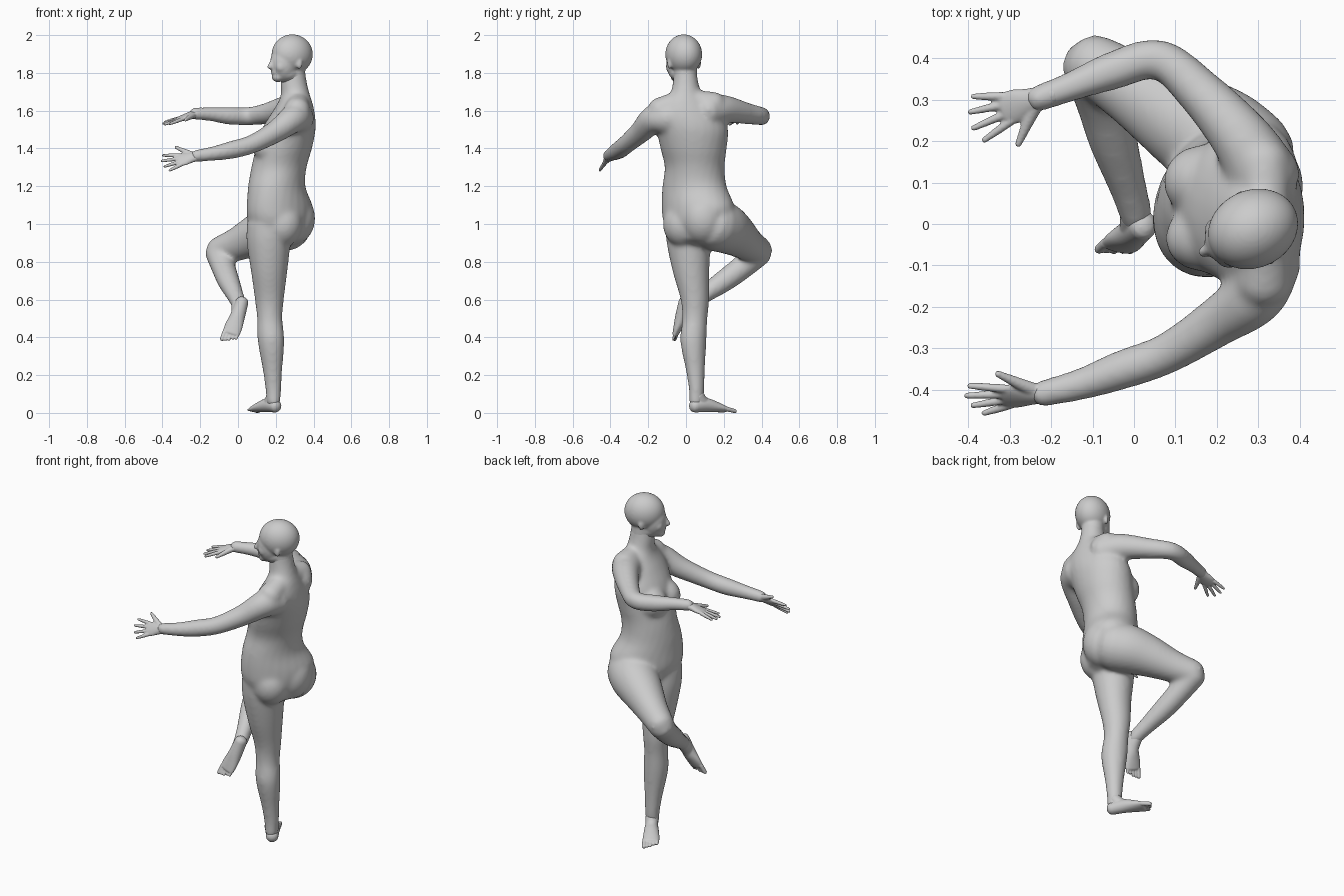
import bpy, bmesh
from math import sin, cos, pi, radians
from mathutils import Vector, Matrix

if "Cube" in bpy.data.objects:
    bpy.data.objects.remove(bpy.data.objects["Cube"])

SEG = 24


def facing(deg):
    """Horizontal direction, 0 = toward -x, positive turns toward +y."""
    a = radians(deg)
    return Vector((-cos(a), sin(a), 0))


def spline(st, t):
    """Catmull-Rom through stations of numbers."""
    n = len(st) - 1
    i = min(int(t), n - 1)
    f = t - i
    p1, p2 = st[i], st[i + 1]
    p0 = st[i - 1] if i else [2 * a - b for a, b in zip(p1, p2)]
    p3 = st[i + 2] if i + 2 <= n else [2 * b - a for a, b in zip(p1, p2)]
    return [0.5 * (2 * b + (c - a) * f + (2 * a - 5 * b + 4 * c - d) * f * f
                   + (3 * b - a - 3 * c + d) * f ** 3) for a, b, c, d in zip(p0, p1, p2, p3)]


def tube(bm, st, ref=None, dome=0.8, steps=5):
    """Rounded loft. Station: x, y, z, radius along ref, radius across, [yaw when ref is None]."""
    n = (len(st) - 1) * steps
    rows = [spline(st, k / steps) for k in range(n + 1)]
    pts = [Vector(r[:3]) for r in rows]
    rings = []
    for k, r in enumerate(rows):
        t = (pts[min(k + 1, n)] - pts[max(k - 1, 0)]).normalized()
        u = Vector(ref) if ref else facing(r[5])
        if ref is None:
            t = Vector((0, 0, t.z)).normalized()
        u = (u - t * u.dot(t)).normalized()
        rings.append((pts[k], t, u, t.cross(u), r[3], r[4]))

    def cap(ring, sgn):
        p, t, u, v, a, b = ring
        h = min(a, b) * dome * sgn
        return [(p + t * h * sin(q), t, u, v, a * cos(q), b * cos(q)) for q in (0.5, 1.0, 1.4)]
    rings = cap(rings[0], -1)[::-1] + rings + cap(rings[-1], 1)
    loops = [[bm.verts.new(p + u * a * cos(2 * pi * j / SEG) + v * b * sin(2 * pi * j / SEG))
              for j in range(SEG)] for p, t, u, v, a, b in rings]
    for A, B in zip(loops, loops[1:]):
        for j in range(SEG):
            bm.faces.new((A[j], A[(j + 1) % SEG], B[(j + 1) % SEG], B[j]))
    bm.faces.new(loops[0][::-1])
    bm.faces.new(loops[-1])


def limb(bm, st, ref):
    tube(bm, [(x, y, z, r, r) for x, y, z, r in st], ref)


def ball(bm, c, r, yaw=0):
    """Ellipsoid with radii: depth along facing, width, height."""
    m = Matrix.LocRotScale(Vector(c), Matrix.Rotation(-radians(yaw), 3, 'Z'), Vector(r))
    bmesh.ops.create_icosphere(bm, subdivisions=4, radius=1, matrix=m)


def finish(bm, name, voxel, smooth):
    """Fuse the overlapping volumes into one smooth skin."""
    bmesh.ops.recalc_face_normals(bm, faces=bm.faces)
    me = bpy.data.meshes.new(name)
    bm.to_mesh(me)
    bm.free()
    ob = bpy.data.objects.new(name, me)
    bpy.context.collection.objects.link(ob)
    rm = ob.modifiers.new("fuse", 'REMESH')
    rm.mode = 'VOXEL'
    rm.voxel_size = voxel
    rm.use_smooth_shade = True
    sm = ob.modifiers.new("soften", 'SMOOTH')
    sm.factor = 0.5
    sm.iterations = smooth


# torso and neck
bm = bmesh.new()
tube(bm, [(.22, .055, .96, .135, .165, 35), (.22, .062, 1.03, .155, .2, 35),
          (.22, .062, 1.10, .156, .207, 35), (.205, .045, 1.2, .147, .175, 25),
          (.217, .046, 1.3, .146, .16, 13), (.243, .04, 1.4, .149, .176, 3),
          (.268, .034, 1.5, .143, .19, -4), (.29, .012, 1.58, .117, .178, -6),
          (.303, 0, 1.645, .09, .13, -6), (.303, 0, 1.69, .076, .086, -10),
          (.296, -.002, 1.75, .069, .068, -20), (.294, -.005, 1.83, .06, .058, -25)], dome=.6)
ball(bm, (.17, .1, 1.42), (.099, .09, .094), 10)         # breasts
ball(bm, (.174, -.03, 1.415), (.099, .084, .094), -10)
ball(bm, (.228, -.012, 1.0), (.115, .108, .125), 35)     # buttocks
ball(bm, (.29, .09, 1.03), (.118, .12, .14), 35)
# shoulder slopes
limb(bm, [(.32, .04, 1.655, .055), (.31, .15, 1.63, .07)], (0, 0, 1))
limb(bm, [(.32, -.04, 1.65, .055), (.313, -.14, 1.6, .07)], (0, 0, 1))

# right arm, raised sideways and bent forward
limb(bm, [(.315, .11, 1.6, .09), (.26, .205, 1.608, .074), (.155, .322, 1.585, .057),
          (.06, .397, 1.571, .049), (-.05, .37, 1.573, .047), (-.15, .332, 1.582, .037),
          (-.235, .301, 1.584, .033)], (0, 0, 1))
# left arm, reaching forward
limb(bm, [(.315, -.09, 1.56, .09), (.29, -.17, 1.555, .076), (.2, -.237, 1.49, .06),
          (.08, -.312, 1.425, .05), (-.03, -.352, 1.393, .048), (-.13, -.387, 1.373, .039),
          (-.225, -.41, 1.36, .033)], (0, 0, 1))

# standing leg
yaw = 35
tube(bm, [(.165, .01, 1.0, .117, .122, yaw), (.162, .014, .9, .116, .117, yaw),
          (.165, .026, .75, .096, .098, yaw), (.166, .047, .6, .078, .075, yaw),
          (.168, .047, .5, .068, .066, yaw), (.175, .039, .38, .072, .068, yaw),
          (.183, .05, .22, .052, .049, yaw), (.187, .056, .12, .043, .04, yaw),
          (.188, .053, .05, .038, .035, yaw)], dome=.5)
# lifted leg
limb(bm, [(.265, .145, 1.0, .138), (.2, .2, .98, .135), (.11, .258, .945, .116),
          (0, .325, .895, .09), (-.102, .387, .857, .074)], (0, 0, 1))
limb(bm, [(-.102, .385, .85, .073), (-.075, .29, .765, .064), (-.05, .2, .698, .059),
          (-.015, .09, .622, .046), (.005, .02, .575, .04), (.005, .005, .56, .036)], (1, 0, 0))
finish(bm, "body", .0095, 20)


def foot(name, st, side, ankle):
    """Sole from heel to ball with instep, then five toes."""
    bm = bmesh.new()
    tube(bm, st, side)
    limb(bm, [(*ankle, .036), (*Vector(ankle).lerp(Vector(st[1][:3]), .7), .034),
              (*st[2][:3], .024)], side)
    side = Vector(side).normalized()
    end, prev = Vector(st[-1][:3]), Vector(st[-2][:3])
    d = (end - prev).normalized()
    for i in range(5):
        base = end + side * (.035 - .0178 * i) - d * .008 * (i > 2)
        r = (.0125, .0095, .009, .0085, .008)[i]
        tip = base + d * (.05 - .005 * i)
        tube(bm, [(*base, r, r), (*tip, r * .9, r * .9)], side)
    finish(bm, name, .004, 4)


foot("left_foot", [(.198, .045, .036, .034, .034), (.162, .1, .042, .039, .038),
                   (.123, .158, .031, .045, .028), (.097, .2, .02, .047, .018)],
     (.85, .53, 0), (.187, .06, .09))
foot("right_foot", [(.022, -.003, .588, .034, .036), (-.003, -.023, .51, .04, .034),
                    (-.022, -.04, .46, .047, .025), (-.036, -.053, .423, .047, .017)],
     (-.9, .2, .3), (.002, .02, .572))

# head
bm = bmesh.new()
HEAD, F = Vector((.287, -.012, 0)), facing(-25)
S = Vector((0, 0, 1)).cross(F)


def on_head(fwd, side, z):
    return HEAD + F * fwd + S * side + Vector((0, 0, z))


ball(bm, on_head(.0, 0, 1.898), (.112, .094, .106), -25)     # skull
ball(bm, on_head(.047, 0, 1.85), (.075, .072, .1), -25)      # face
ball(bm, on_head(.03, 0, 1.8), (.072, .062, .048), -25)      # jaw
ball(bm, on_head(.084, 0, 1.779), (.032, .034, .028), -25)   # chin
ball(bm, on_head(.1, 0, 1.805), (.021, .029, .022), -25)     # mouth
ball(bm, on_head(.086, 0, 1.885), (.028, .052, .022), -25)   # brow
limb(bm, [(*on_head(.112, 0, 1.872), .01), (*on_head(.13, 0, 1.83), .015)], S)  # nose
limb(bm, [(.3, 0, 1.72, .062), (.293, -.004, 1.82, .062)], (1, 0, 0))  # nape
for s in (1, -1):                                            # ears, cheeks
    ball(bm, on_head(-.002, s * .084, 1.85), (.018, .011, .03), -25 + s * 20)
    ball(bm, on_head(.078, s * .032, 1.832), (.034, .032, .036), -25)
finish(bm, "head", .006, 9)


def hand(name, wrist, d, side):
    """Palm, four spread fingers and a thumb on the side given."""
    bm = bmesh.new()
    w, d, side = Vector(wrist), Vector(d).normalized(), Vector(side)
    side = (side - d * side.dot(d)).normalized()
    tube(bm, [(*(w - d * .03), .026, .025), (*(w + d * .025), .031, .021),
              (*(w + d * .07), .041, .016), (*(w + d * .1), .039, .012)], side)
    for i, ln in enumerate((.085, .098, .092, .075)):
        base = w + d * .092 + side * (.031 - .021 * i)
        tip = base + (d + side * (.3 - .2 * i)).normalized() * ln
        tube(bm, [(*base, .0105, .0105), (*base.lerp(tip, .5), .0095, .0095),
                  (*tip, .007, .007)], side)
    base = w + d * .025 + side * .015
    tip = base + d * .07 + side * .075
    tube(bm, [(*base, .019, .017), (*base.lerp(tip, .5), .013, .013), (*tip, .008, .008)], d)
    finish(bm, name, .004, 3)


hand("right_hand", (-.222, .305, 1.584), (-.93, -.3, -.3), (.2, -.95, -.1))
hand("left_hand", (-.216, -.407, 1.36), (-.97, -.1, -.22), (0, .62, .78))
